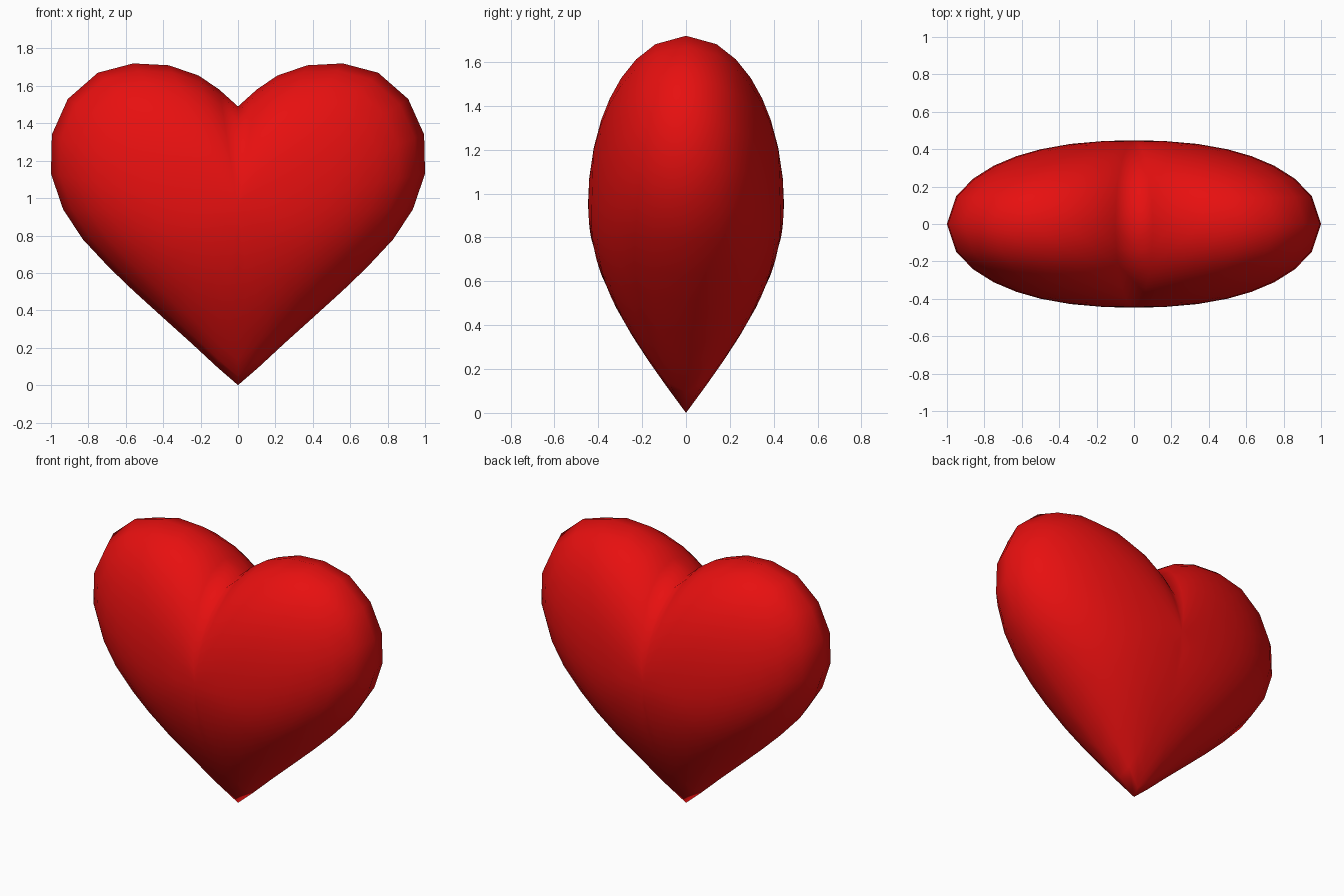
import bpy, bmesh, math

if "Cube" in bpy.data.objects:
    bpy.data.objects.remove(bpy.data.objects["Cube"])

# Right half of the heart outline (x, z), from the notch round to the tip
OUTLINE = [(0, 1.49), (0.1, 1.58), (0.21, 1.655), (0.37, 1.71), (0.56, 1.72),
           (0.75, 1.67), (0.91, 1.53), (0.995, 1.34), (1.0, 1.13), (0.935, 0.94),
           (0.83, 0.78), (0.69, 0.63), (0.56, 0.505), (0.40, 0.36), (0.25, 0.225),
           (0.11, 0.095), (0, 0)]
RINGS = [0.16, 0.34, 0.5, 0.63, 0.75, 0.86, 0.95, 1.0]
CENTRE_Z, DEPTH = 0.95, 0.447


def half_width(z):
    """Outline half width at a height below the centre."""
    low = OUTLINE[8:]
    for (x0, z0), (x1, z1) in zip(low, low[1:]):
        if z1 <= z <= z0:
            return x0 + (x1 - x0) * (z - z0) / (z1 - z0)
    return 0.0


def depth(x, z, t, up):
    """Half thickness: rounded lobes above, tapering oval sections below."""
    if z >= CENTRE_Z:
        return DEPTH * math.sqrt(max(0, 1 - t ** (2.4 - 0.5 * up)))
    w = half_width(z)
    taper = math.sin(math.pi / 2 * z / CENTRE_Z)
    ratio = min(1, x / w) if w > 1e-6 else 1
    return DEPTH * taper * math.sqrt(1 - ratio ** 2.4)


# Front right quarter as rings growing from the centre to the rim
bm = bmesh.new()
hub = bm.verts.new((0, -DEPTH, CENTRE_Z))
rows = []
for t in RINGS:
    row = []
    for px, pz in OUTLINE:
        dz = pz - CENTRE_Z
        x, z = px * t, CENTRE_Z + dz * t
        y = 0 if t == 1 else depth(x, z, t, max(0, dz / math.hypot(px, dz)))
        row.append(bm.verts.new((x, -y, z)))
    rows.append(row)
for i in range(len(OUTLINE) - 1):
    bm.faces.new((hub, rows[0][i + 1], rows[0][i]))
    for a, b in zip(rows, rows[1:]):
        bm.faces.new((b[i + 1], b[i], a[i], a[i + 1]))
for f in bm.faces:
    f.smooth = True
mesh = bpy.data.meshes.new("heart")
bm.to_mesh(mesh)
bm.free()
heart = bpy.data.objects.new("heart", mesh)
bpy.context.collection.objects.link(heart)

# Mirror to the left and back
mirror = heart.modifiers.new("mirror", 'MIRROR')
mirror.use_axis = (True, True, False)
mirror.merge_threshold = 0.001

red = bpy.data.materials.new("red")
red.diffuse_color = (0.8, 0.005, 0.005, 1)
red.use_nodes = True
red.node_tree.nodes["Principled BSDF"].inputs["Base Color"].default_value = red.diffuse_color
mesh.materials.append(red)
